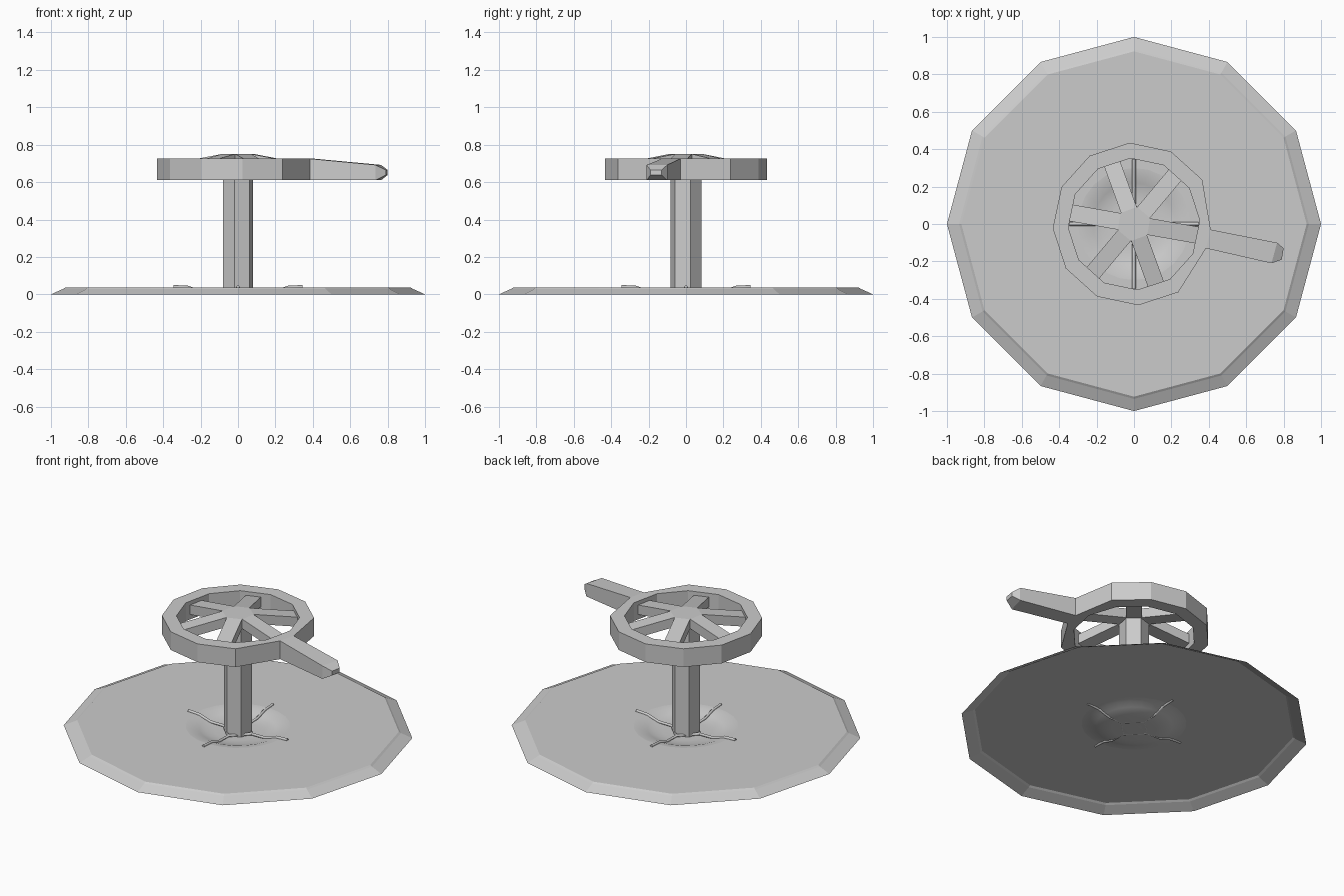
import bpy, bmesh
from math import sin, cos, pi, radians
from mathutils import Matrix, Vector

if "Cube" in bpy.data.objects:
    bpy.data.objects.remove(bpy.data.objects["Cube"])

grey = bpy.data.materials.new("plain_grey")
grey.use_nodes = True
COLOUR = (0.6, 0.6, 0.6, 1)
grey.diffuse_color = COLOUR
grey.node_tree.nodes["Principled BSDF"].inputs["Base Color"].default_value = COLOUR


def finish(name, bm):
    bmesh.ops.recalc_face_normals(bm, faces=bm.faces)
    mesh = bpy.data.meshes.new(name)
    bm.to_mesh(mesh)
    bm.free()
    mesh.materials.append(grey)
    ob = bpy.data.objects.new(name, mesh)
    bpy.context.collection.objects.link(ob)
    return ob


def loft(bm, loops, around=False, caps=False):
    """Bridge loops of points; optionally close the loop of loops or cap the ends."""
    rings = [[bm.verts.new(p) for p in loop] for loop in loops]
    n = len(rings[0])
    pairs = list(zip(rings, rings[1:]))
    if around:
        pairs.append((rings[-1], rings[0]))
    for a, b in pairs:
        for i in range(n):
            j = (i + 1) % n
            bm.faces.new((a[i], a[j], b[j], b[i]))
    if caps:
        bm.faces.new(rings[0])
        bm.faces.new(rings[-1])
    return rings


def circle(r, z, n, phase=0):
    return [(r * cos(phase + 2 * pi * i / n), r * sin(phase + 2 * pi * i / n), z)
            for i in range(n)]


# Twelve-sided base sheet with a bevelled rim and a smooth round dish in the middle
def dodecagon(r, z):
    pts = circle(r, z, 24)
    return [(x * k, y * k, z) for (x, y, z), k in zip(pts, [1, cos(pi / 12)] * 12)]


TOP = 0.037
bm = bmesh.new()
loops = [dodecagon(1, 0), dodecagon(0.935, 0.029), dodecagon(0.923, TOP)]
dish = [(0.3, TOP), (0.26, 0.033), (0.22, 0.018), (0.18, 0.007), (0.13, 0.003)]
loops += [circle(r, z, 24) for r, z in dish]
rings = loft(bm, loops)
bm.faces.new(rings[-1])
for f in bm.faces:
    f.smooth = all(v.co.xy.length < 0.31 for v in f.verts)
finish("base_plate", bm)

# Hexagonal post
bm = bmesh.new()
loft(bm, [circle(0.085, z, 6, radians(17)) for z in (0.003, 0.7)], caps=True)
finish("post", bm)

# Twelve-sided wheel rim, its outer wall drawn in where the handle joins
LOW, HIGH = 0.61, 0.725
PHASE = radians(3)
HANDLE_LEFT, HANDLE_RIGHT = (0.41, -0.03), (0.385, -0.13)


def outer(z):
    pts = circle(0.435, z, 12, PHASE)
    pts[0] = (*HANDLE_LEFT, z)
    pts[-1] = (*HANDLE_RIGHT, z)
    return pts


bm = bmesh.new()
loft(bm, [outer(LOW), outer(HIGH), circle(0.352, HIGH, 12, PHASE),
          circle(0.352, LOW, 12, PHASE)], around=True)
finish("wheel_rim", bm)


# Handle, tapering to a blunt tip
def section(left, right, low, high):
    return [(*left, low), (*right, low), (*right, high), (*left, high)]


bm = bmesh.new()
loft(bm, [section(HANDLE_LEFT, HANDLE_RIGHT, LOW, HIGH),
          section((0.765, -0.1), (0.735, -0.21), LOW, 0.692),
          section((0.8, -0.13), (0.79, -0.19), 0.638, 0.665)], caps=True)
finish("handle", bm)

# Six sloping spokes meeting at a raised hub
for k in range(6):
    bm = bmesh.new()
    stations = [(0.0, 0.69, 0.75), (0.08, 0.69, 0.75), (0.345, 0.64, 0.7)]
    loft(bm, [section((r, 0.045), (r, -0.045), low, high)
              for r, low, high in stations], caps=True)
    bm.transform(Matrix.Rotation(radians(-10 + 60 * k), 4, "Z"))
    finish(f"spoke_{k + 1}", bm)


# Thin rods following the dish, joined by a square around the post
def rod(name, points):
    curve = bpy.data.curves.new(name, "CURVE")
    curve.dimensions = "3D"
    curve.bevel_depth = 0.01
    curve.bevel_resolution = 0
    curve.use_fill_caps = True
    spline = curve.splines.new("POLY")
    spline.points.add(len(points) - 1)
    for p, co in zip(spline.points, points):
        p.co = (*co, 1)
    curve.materials.append(grey)
    ob = bpy.data.objects.new(name, curve)
    bpy.context.collection.objects.link(ob)
    bpy.ops.object.select_all(action="DESELECT")
    ob.select_set(True)
    bpy.context.view_layer.objects.active = ob
    bpy.ops.object.convert(target="MESH")


arm = [(0.345, 0, 0.04), (0.27, 0, 0.036), (0.19, 0, 0.011), (0.095, 0, 0.01)]
for k in range(4):
    turn = Matrix.Rotation(k * pi / 2, 3, "Z")
    path = [turn @ Vector(p) for p in arm]
    corner = Matrix.Rotation(pi / 2, 3, "Z") @ path[-1]
    rod(f"base_rod_{k + 1}", path + [corner])
